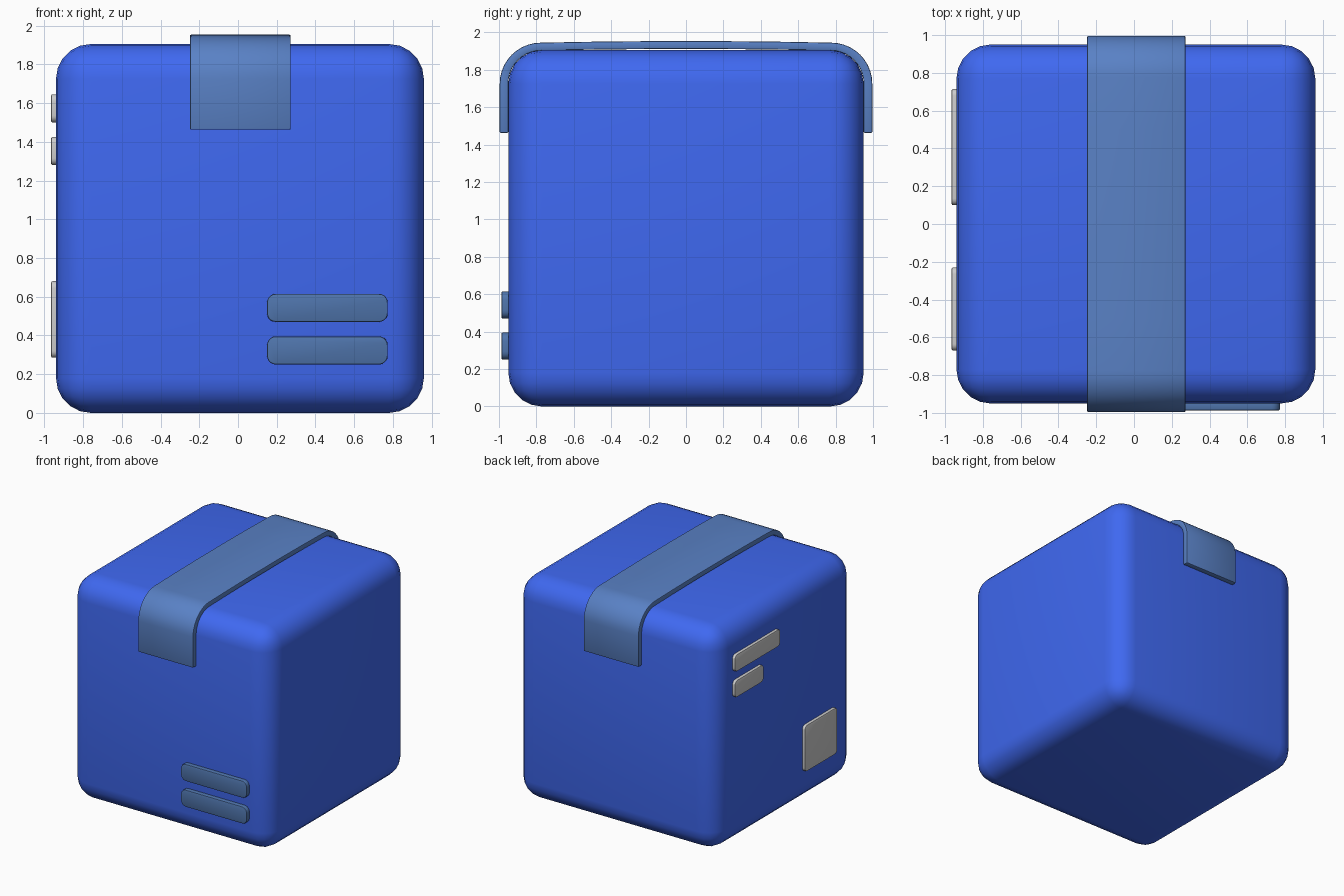
import bpy, bmesh, math

if "Cube" in bpy.data.objects:
    bpy.data.objects.remove(bpy.data.objects["Cube"])


def material(name, rgb):
    m = bpy.data.materials.new(name)
    m.diffuse_color = (*rgb, 1)
    m.use_nodes = True
    m.node_tree.nodes["Principled BSDF"].inputs["Base Color"].default_value = m.diffuse_color
    return m


BLUE = material("box blue", (0.05, 0.14, 0.88))
TAPE = material("tape blue", (0.10, 0.22, 0.56))
LABEL = material("label blue", (0.08, 0.18, 0.42))


def finish(bm, name, mat=None, bevel=0, segments=2, angle=35):
    bmesh.ops.recalc_face_normals(bm, faces=bm.faces[:])
    me = bpy.data.meshes.new(name)
    bm.to_mesh(me)
    bm.free()
    ob = bpy.data.objects.new(name, me)
    bpy.context.collection.objects.link(ob)
    if mat:
        me.materials.append(mat)
    bpy.context.view_layer.objects.active = ob
    ob.select_set(True)
    if bevel:
        mod = ob.modifiers.new("Bevel", 'BEVEL')
        mod.width = bevel
        mod.segments = segments
        mod.limit_method = 'ANGLE'
        mod.angle_limit = math.radians(40)
        bpy.ops.object.modifier_apply(modifier=mod.name)
    bpy.ops.object.shade_smooth_by_angle(angle=math.radians(angle))
    ob.select_set(False)
    return ob


def block(lo, hi):
    bm = bmesh.new()
    bmesh.ops.create_cube(bm, size=1)
    for v in bm.verts:
        v.co = [(a + b) / 2 + c * (b - a) for a, b, c in zip(lo, hi, v.co)]
    return bm


def plate(name, lo, hi, axis, radius, mat=None):
    """Thin block with rounded corners along one axis and softened rims."""
    bm = block(lo, hi)
    edges = [e for e in bm.edges
             if abs((e.verts[0].co - e.verts[1].co)[axis]) > 1e-4]
    bmesh.ops.bevel(bm, geom=edges, offset=radius, segments=5,
                    profile=0.5, affect='EDGES')
    return finish(bm, name, mat, 0.007)


def arch(half, top, bottom, r):
    """Half of a strap outline, from bottom up to the top, at +y."""
    arc = [(half - r + r * math.cos(a), top - 0.008 - r + r * math.sin(a))
           for a in (math.pi / 2 * i / 10 for i in range(11))]
    side = [(half, bottom)] + arc + [(0.5, top - 0.003), (0.2, top)]
    return side + [(-y, z) for y, z in reversed(side)]


# Rounded carton
finish(block((-0.94, -0.95, 0), (0.96, 0.95, 1.905)), "carton", BLUE, 0.18, 5)

# Tape strip folded over the top
bm = bmesh.new()
outline = arch(0.996, 1.953, 1.463, 0.22) + arch(0.950, 1.911, 1.463, 0.177)[::-1]
n = len(outline) // 2
rings = [[bm.verts.new((x, y, z)) for y, z in outline] for x in (-0.248, 0.272)]
for a, b in [(i, (i + 1) % (2 * n)) for i in range(2 * n)]:
    bm.faces.new((rings[0][a], rings[0][b], rings[1][b], rings[1][a]))
for ring in rings:
    for i in range(n - 1):
        j = 2 * n - 1 - i
        bm.faces.new((ring[i], ring[i + 1], ring[j - 1], ring[j]))
finish(bm, "tape", TAPE, 0.006)

# Two label bars on the front
for i, z in enumerate((0.25, 0.47)):
    plate(f"front_bar_{i + 1}", (0.15, -0.987, z), (0.773, -0.93, z + 0.145),
          1, 0.045, LABEL)

# Grey plates on the left side
for name, y0, y1, z0, z1 in (("side_bar_long", 0.10, 0.715, 1.50, 1.645),
                             ("side_bar_short", 0.325, 0.715, 1.28, 1.425),
                             ("side_square", -0.67, -0.23, 0.285, 0.68)):
    plate(name, (-0.965, y0, z0), (-0.92, y1, z1), 0, 0.035)
